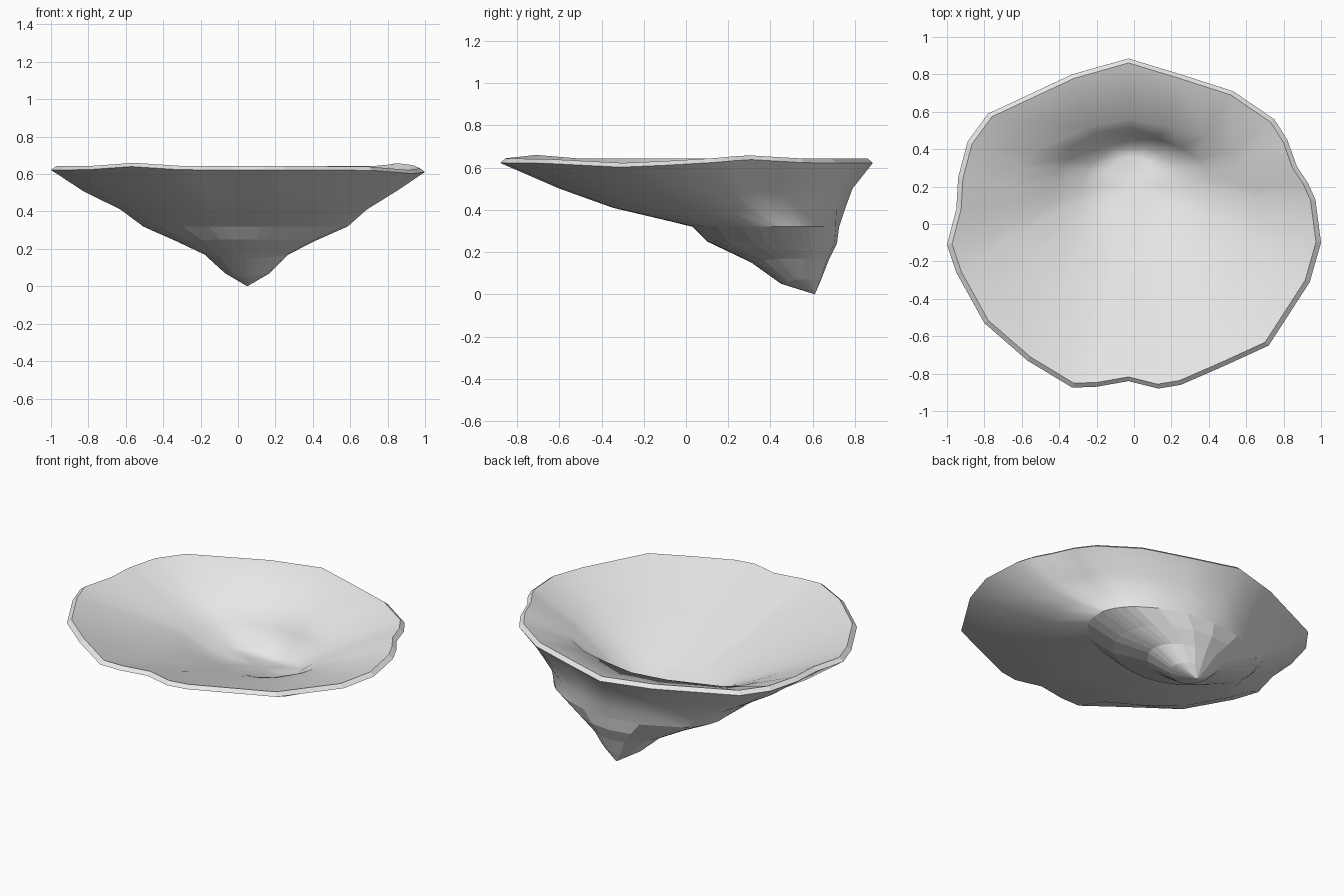
import bpy, bmesh, math

if "Cube" in bpy.data.objects:
    bpy.data.objects.remove(bpy.data.objects["Cube"])

# irregular rim outline (x, y), clockwise from the back
RIM = [(-.03, .885), (.25, .80), (.53, .71), (.75, .56), (.82, .45), (.87, .31),
       (.93, .22), (.97, .13), (1.0, -.10), (.94, -.31), (.72, -.65), (.48, -.76), (.25, -.86),
       (.13, -.88), (-.03, -.84), (-.20, -.87), (-.33, -.875), (-.57, -.73),
       (-.80, -.53), (-.95, -.26), (-1.0, -.11), (-.95, .08), (-.94, .25),
       (-.89, .44), (-.78, .59), (-.33, .80)]
N = len(RIM)


def rim(scale, z):
    """Wavy rim loop."""
    out = []
    for x, y in RIM:
        bump = .018 * math.exp(-((x + .57) ** 2 + (y + .73) ** 2) / .04)
        bump += .016 * math.exp(-((x - .87) ** 2 + (y - .31) ** 2) / .03)
        bump -= .02 * math.exp(-((x - .94) ** 2 + (y + .31) ** 2) / .08)
        out.append((x * scale, y * scale, z + bump))
    return out


def ring(cx, hw, yf, yb, zf, zm, zb, wild):
    """Oval loop: half width, front/back y, front/middle/back z; wild blends in the rim outline."""
    out = []
    cy, hy = (yf + yb) / 2, (yb - yf) / 2
    for x, y in RIM:
        a = math.atan2(y, x)
        u = math.cos(a) * (1 - wild) + x * wild
        v = math.sin(a) * (1 - wild) + y / .88 * wild
        z = zm + (zb - zm) * v * v if v > 0 else zm + (zf - zm) * v * v
        out.append((cx + hw * u, cy + hy * v, z))
    return out


# outer shell, bottom to top, then the bevelled lip and the inner bowl
outer = [
    ring(.05, .12, .45, .64, .05, .07, .07, 0),
    ring(.045, .225, .31, .675, .15, .17, .16, 0),
    ring(.04, .38, .10, .715, .25, .245, .24, 0),
    ring(.04, .55, .03, .725, .32, .32, .32, 0),
    ring(.03, .66, -.35, .75, .41, .41, .40, .5),
    ring(.01, .84, -.60, .785, .50, .51, .50, .8),
    rim(1, .622),
]
inner = [
    rim(.973, .642),
    ring(0, .68, -.42, .56, .48, .525, .55, .7),      # shelf below the rim
    ring(0, .43, -.17, .475, .40, .42, .40, .3),
    ring(-.01, .27, -.05, .42, .355, .32, .26, 0),    # edge of the rounded floor
    ring(-.01, .15, .06, .36, .325, .29, .25, 0),
]

bm = bmesh.new()
tip = bm.verts.new((.05, .61, 0))
loops = [[bm.verts.new(p) for p in r] for r in outer + inner]
floor = bm.verts.new((-.01, .22, .28))
for i in range(N):
    j = (i + 1) % N
    bm.faces.new((tip, loops[0][j], loops[0][i]))
    for k, (a, b) in enumerate(zip(loops, loops[1:])):
        f = bm.faces.new((a[i], a[j], b[j], b[i]))
        f.smooth = k >= 3 and k != len(outer) - 1
    bm.faces.new((loops[-1][i], loops[-1][j], floor)).smooth = True
bmesh.ops.recalc_face_normals(bm, faces=bm.faces)

# crisp edges along both sides of the lip
for lip in loops[6:8]:
    for e in bm.edges:
        if e.verts[0] in lip and e.verts[1] in lip:
            e.smooth = False

mesh = bpy.data.meshes.new("funnel_bowl")
bm.to_mesh(mesh)
bm.free()
mat = bpy.data.materials.new("pale_grey")
mat.diffuse_color = (.8, .8, .8, 1)
mat.use_nodes = True
mat.node_tree.nodes["Principled BSDF"].inputs["Base Color"].default_value = mat.diffuse_color
mesh.materials.append(mat)
bowl = bpy.data.objects.new("funnel_bowl", mesh)
bpy.context.collection.objects.link(bowl)
